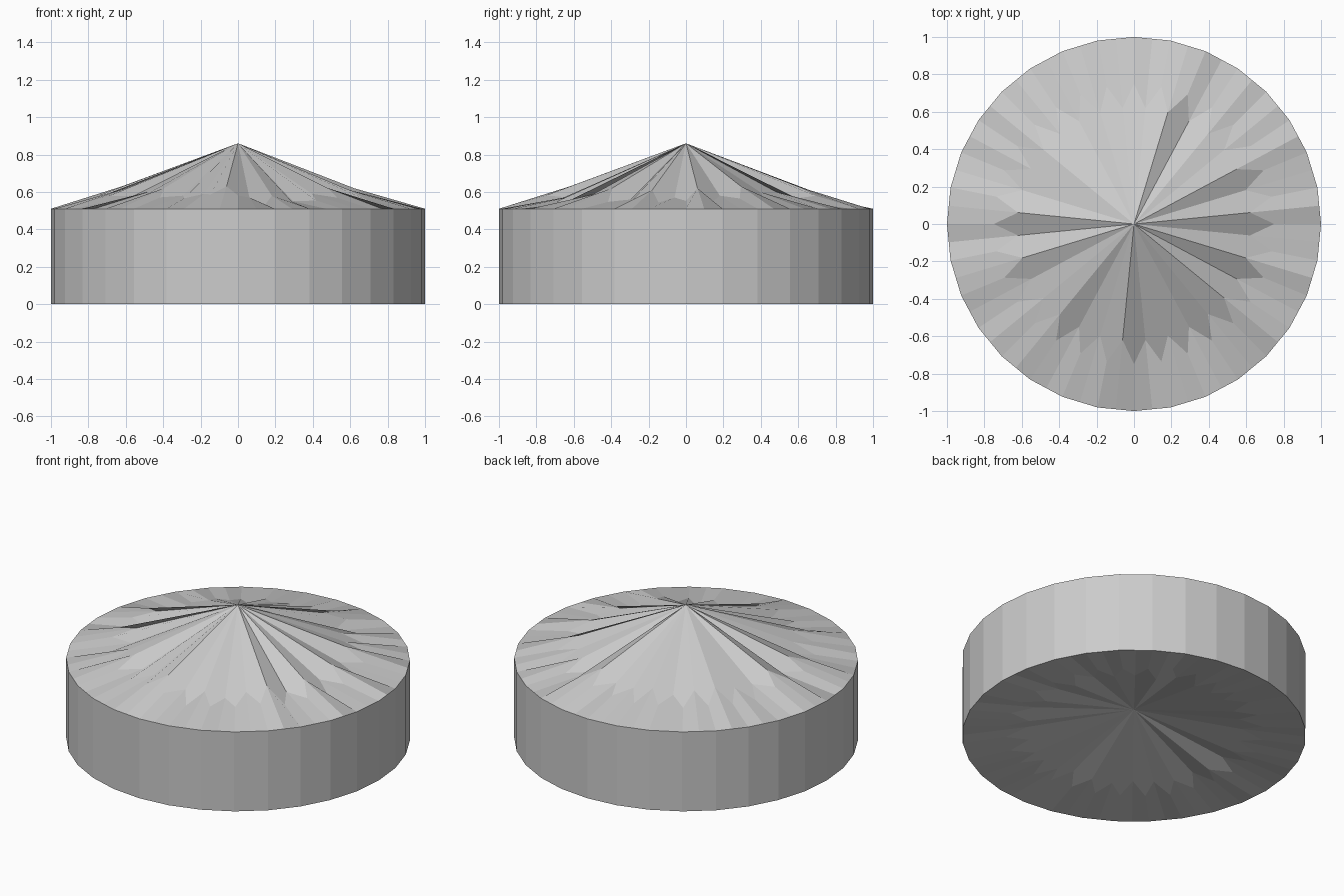
import bpy, bmesh, random
from math import cos, sin, pi

if "Cube" in bpy.data.objects:
    bpy.data.objects.remove(bpy.data.objects["Cube"])

random.seed(4)
N = 32            # wall sides
WALL_H = 0.51     # rim height
RISE = 0.35       # height of the cone above the rim

# Rise of the crumple ring above the rim, one per side, in hundredths
FOLDS = [11, 7, 12, 9, 9, 5, 12, 7, 7, 9, 6, 9, 10, 8, 7, 12,
         6, 11, 7, 9, 11, 7, 8, 12, 6, 7, 4, 8, 11, 5, 10, 6]
VALLEYS = [0.62 * (FOLDS[k - 1] + FOLDS[k]) / 200 + random.uniform(-0.02, 0.02)
           for k in range(N)]


def polar(r, a, z):
    return (r * cos(a), r * sin(a), z)


def finish(name, bm):
    mesh = bpy.data.meshes.new(name)
    bm.to_mesh(mesh)
    bm.free()
    obj = bpy.data.objects.new(name, mesh)
    bpy.context.collection.objects.link(obj)
    return obj


def crumpled_cone(name, z0, scale, flip):
    """Shallow folded cone: kite faces round the tip, then quads to the rim."""
    bm = bmesh.new()
    step = 2 * pi / N
    tip = bm.verts.new((0, 0, z0 + RISE * scale))
    even, odd, corner, mid = [], [], [], []
    for k in range(N):
        a, b = k * step, (k + 0.5) * step
        even.append(bm.verts.new(polar(0.75, a, z0 + VALLEYS[k] * scale)))
        odd.append(bm.verts.new(polar(0.623, b, z0 + FOLDS[k] / 100 * scale)))
        corner.append(bm.verts.new(polar(1, a, z0)))
        mid.append(bm.verts.new(polar(cos(step / 2), b, z0)))
    for k in range(N):
        n = (k + 1) % N
        faces = [(tip, odd[k - 1], even[k], odd[k]),
                 (odd[k], even[k], corner[k], mid[k]),
                 (odd[k], mid[k], corner[n], even[n])]
        for f in faces:
            bm.faces.new(f[::-1] if flip else f)
    return finish(name, bm)


# Round side wall
bm = bmesh.new()
low = [bm.verts.new(polar(1, 2 * pi * k / N, 0)) for k in range(N)]
high = [bm.verts.new(polar(1, 2 * pi * k / N, WALL_H)) for k in range(N)]
for k in range(N):
    n = (k + 1) % N
    bm.faces.new((low[k], low[n], high[n], high[k]))
finish("side_wall", bm)

# Folded top and the shallower hollow underneath
top = crumpled_cone("folded_top", WALL_H, 1.0, False)
hollow = crumpled_cone("hollow_underside", 0.0, 0.5, True)

# Keep face directions consistent (top up, underside down)
for obj, up in ((top, 1), (hollow, -1)):
    if sum(p.normal.z for p in obj.data.polygons) * up < 0:
        obj.data.flip_normals()
